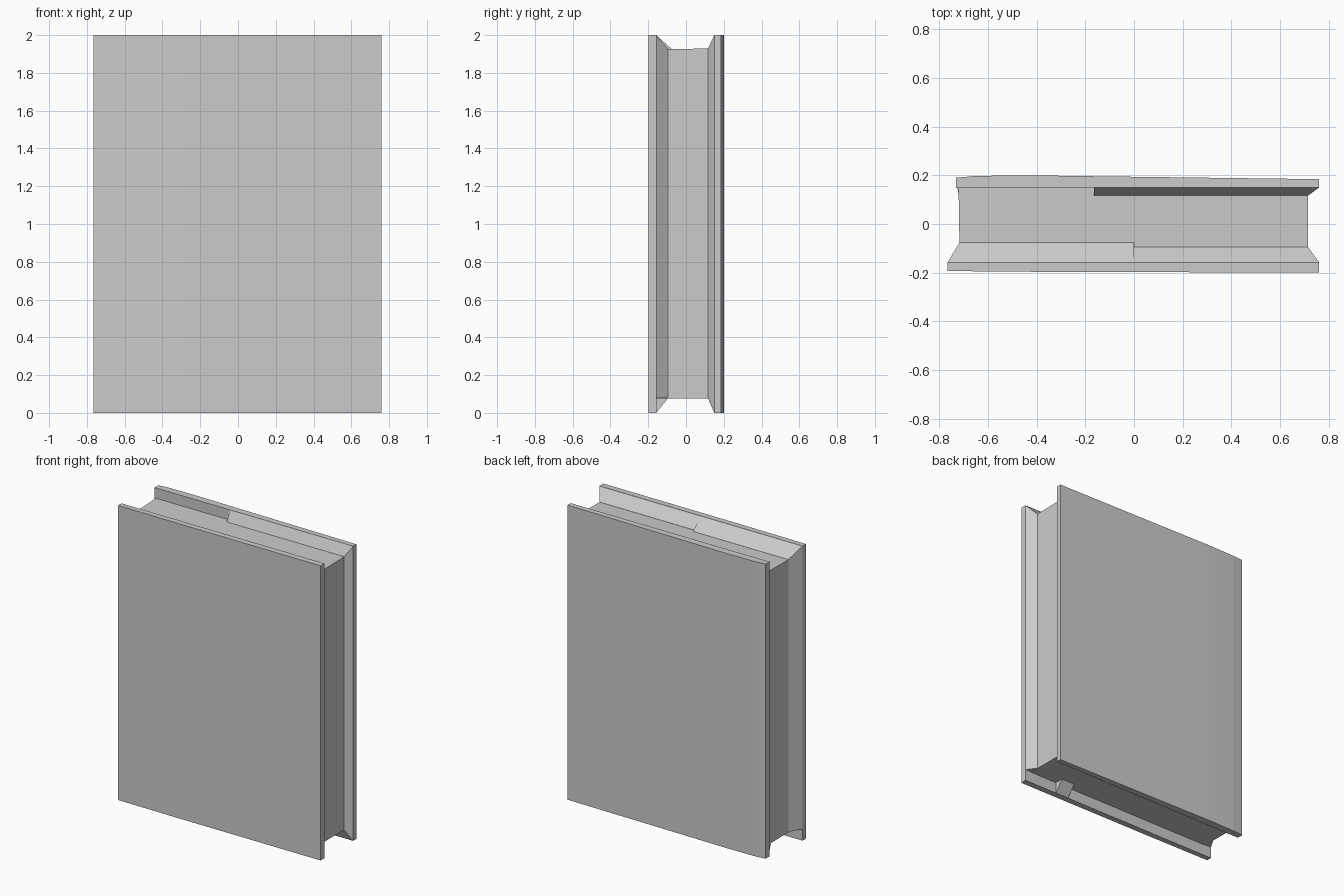
import bpy
import bmesh

if "Cube" in bpy.data.objects:
    bpy.data.objects.remove(bpy.data.objects["Cube"])


def make_object(name, rings):
    """Skin a closed solid through rings with equal point counts."""
    bm = bmesh.new()
    loops = [[bm.verts.new(p) for p in ring] for ring in rings]
    for a, b in zip(loops, loops[1:]):
        n = len(a)
        for i in range(n):
            j = (i + 1) % n
            bm.faces.new((a[i], a[j], b[j], b[i]))
    bm.faces.new(loops[0])
    bm.faces.new(loops[-1])
    bmesh.ops.recalc_face_normals(bm, faces=bm.faces)
    mesh = bpy.data.meshes.new(name)
    bm.to_mesh(mesh)
    bm.free()
    obj = bpy.data.objects.new(name, mesh)
    bpy.context.collection.objects.link(obj)
    return obj


def frustum(name, *sections):
    """Loft upright rectangles given as (y, x0, x1, z0, z1)."""
    return make_object(name, [
        [(x0, y, z0), (x1, y, z0), (x1, y, z1), (x0, y, z1)]
        for y, x0, x1, z0, z1 in sections])


def slab(name, outline, z0, z1):
    """Extrude an xy outline upwards."""
    return make_object(name, [[(x, y, z) for x, y in outline] for z in (z0, z1)])


# Covers, the back one slightly bowed
slab("front_cover", [(-0.765, -0.157), (-0.765, -0.193), (-0.3, -0.197),
                     (0.76, -0.199), (0.76, -0.157)], 0, 2)
slab("back_cover", [(-0.73, 0.148), (0.76, 0.15), (0.76, 0.184), (-0.1, 0.195),
                    (-0.45, 0.2), (-0.65, 0.197), (-0.73, 0.19)], 0, 2)

# Page block
frustum("page_block",
        (-0.16, -0.715, 0.715, 0.075, 1.924),
        (0.152, -0.72, 0.715, 0.075, 1.93))

# Sloped shoulders behind the front cover
frustum("front_shoulder_left",
        (-0.158, -0.765, 0, 0.078, 2), (-0.075, -0.716, 0, 0.078, 1.926))
frustum("front_shoulder_right",
        (-0.158, 0, 0.76, 0.078, 2), (-0.095, 0, 0.715, 0.078, 1.926))

# Small wedge under the front cover
frustum("lower_wedge",
        (-0.158, 0.41, 0.51, 0, 0.09), (-0.097, 0.41, 0.51, 0.075, 0.09))

# Sloped shoulders in front of the back cover
frustum("back_shoulder_right",
        (0.15, -0.165, 0.76, 0, 2), (0.117, -0.165, 0.715, 0.075, 1.93))
frustum("back_shoulder_left",
        (0.15, -0.725, -0.165, 0, 1.92), (0.117, -0.719, -0.165, 0.075, 1.92))
